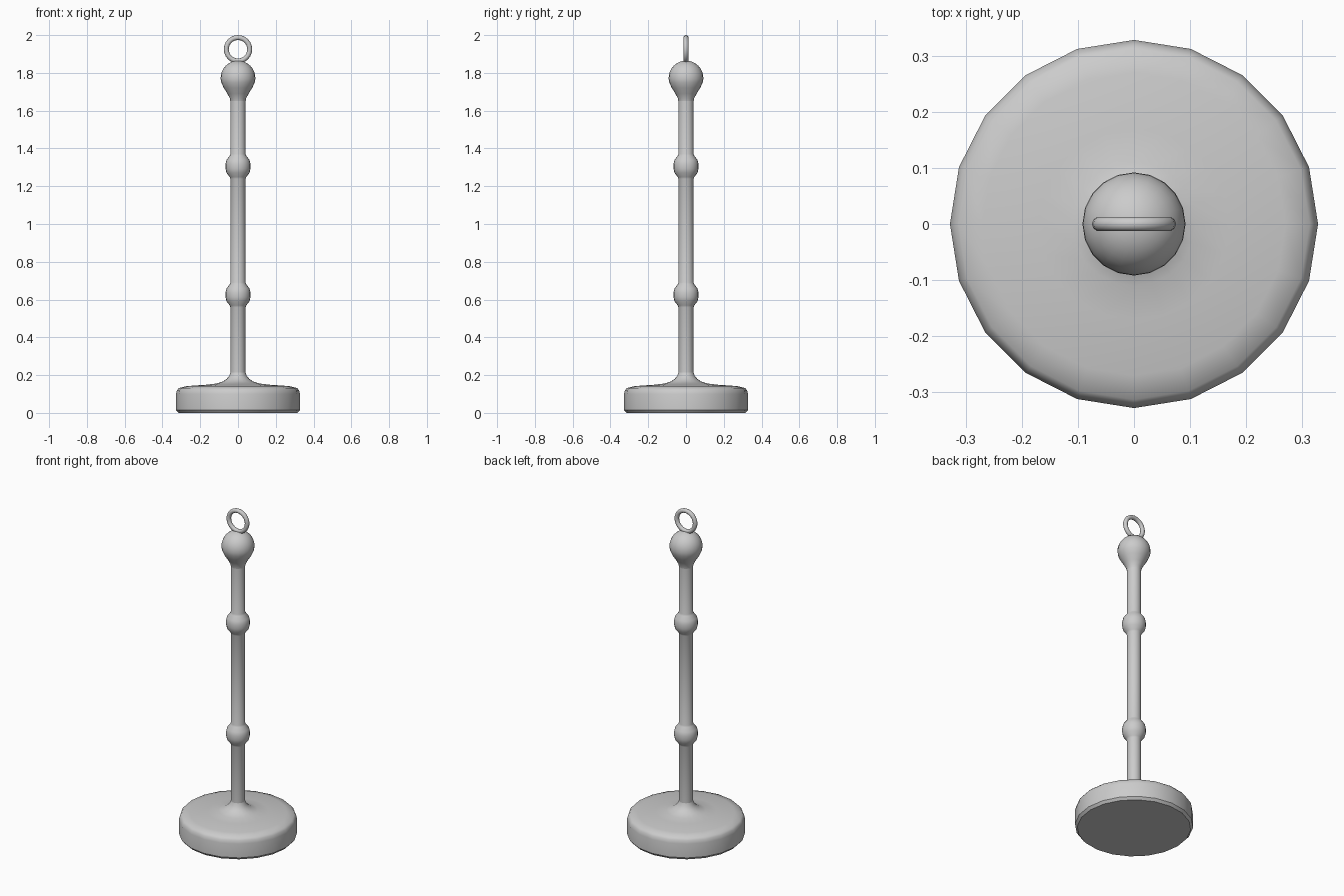
import bpy
import math

old = bpy.data.objects.get("Cube")
if old:
    bpy.data.objects.remove(old, do_unlink=True)

SIDES = 20

grey = bpy.data.materials.new("light_grey")
grey.use_nodes = True
colour = (0.6, 0.6, 0.6, 1)
grey.diffuse_color = colour
grey.node_tree.nodes["Principled BSDF"].inputs["Base Color"].default_value = colour


def finish(obj, angle):
    obj.data.materials.append(grey)
    bpy.ops.object.select_all(action='DESELECT')
    obj.select_set(True)
    bpy.context.view_layer.objects.active = obj
    bpy.ops.object.shade_smooth_by_angle(angle=math.radians(angle))


def lathe(name, profile, angle=40):
    """Turn a (radius, height) profile around z, with flat end caps."""
    verts = [(r * math.cos(math.tau * i / SIDES), r * math.sin(math.tau * i / SIDES), z)
             for r, z in profile for i in range(SIDES)]
    faces = [(k * SIDES + i, k * SIDES + (i + 1) % SIDES,
              (k + 1) * SIDES + (i + 1) % SIDES, (k + 1) * SIDES + i)
             for k in range(len(profile) - 1) for i in range(SIDES)]
    faces.append(tuple(reversed(range(SIDES))))
    faces.append(tuple(range(len(verts) - SIDES, len(verts))))
    mesh = bpy.data.meshes.new(name)
    mesh.from_pydata(verts, [], faces)
    obj = bpy.data.objects.new(name, mesh)
    bpy.context.collection.objects.link(obj)
    finish(obj, angle)
    return obj


# Weighted round base, flaring up into the post
lathe("base", [(0.315, 0), (0.328, 0.015), (0.328, 0.1), (0.323, 0.12), (0.313, 0.132),
               (0.27, 0.142), (0.17, 0.149), (0.11, 0.156), (0.08, 0.166),
               (0.06, 0.18), (0.046, 0.197), (0.04, 0.215)])

# Post with two swollen collars
post = [(0.04, 0.2)]
for mid in (0.625, 1.305):
    post += [(0.04, mid - 0.066), (0.044, mid - 0.056), (0.061, mid - 0.034), (0.066, mid - 0.012),
             (0.066, mid + 0.012), (0.061, mid + 0.034), (0.044, mid + 0.056), (0.04, mid + 0.066)]
post.append((0.04, 1.66))
lathe("post", post)

# Ball finial: tapered neck running into a sphere
BALL_Z, BALL_R = 1.773, 0.092
ball = [(0.04, 1.65), (0.043, 1.665), (0.056, 1.69), (0.075, 1.72)]
for deg in range(-15, 90, 12):
    a = math.radians(deg)
    ball.append((BALL_R * math.cos(a), BALL_Z + BALL_R * math.sin(a)))
ball.append((0.002, BALL_Z + BALL_R))
lathe("finial_ball", ball)

# Hanging ring standing on the ball, facing front
bpy.ops.mesh.primitive_torus_add(major_segments=24, minor_segments=10,
                                 major_radius=0.062, minor_radius=0.013,
                                 location=(0, 0, 1.925), rotation=(math.pi / 2, 0, 0))
ring = bpy.context.object
ring.name = "hanging_ring"
finish(ring, 60)
